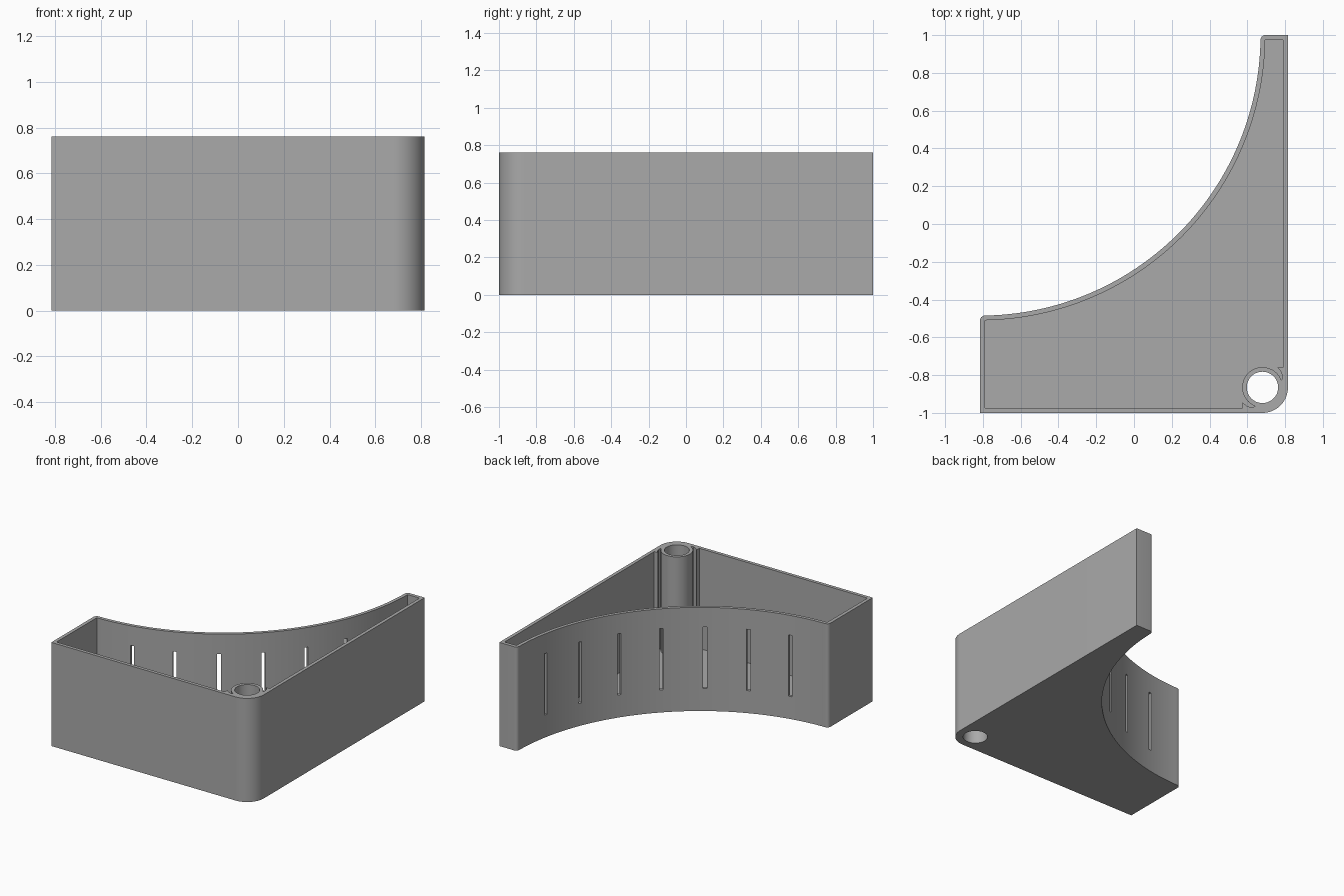
import bpy, bmesh
from math import cos, sin, radians
from mathutils import Matrix

if "Cube" in bpy.data.objects:
    bpy.data.objects.remove(bpy.data.objects["Cube"], do_unlink=True)

W, D, H, T = 0.815, 1.0, 0.76, 0.025       # half width, half depth, height, wall
ARC, AX, AY = 1.485, -W, D                 # concave face: radius and centre
PX, PY, CORNER = 0.68, -0.865, 0.135       # post centre, outer corner radius
TUBE, BORE = 0.107, 0.083

grey = bpy.data.materials.new("grey plastic")
grey.use_nodes = True
grey.diffuse_color = (0.4, 0.4, 0.4, 1)
grey.node_tree.nodes["Principled BSDF"].inputs["Base Color"].default_value = (0.4, 0.4, 0.4, 1)


def arc(cx, cy, r, a, b, n):
    angles = [radians(a + (b - a) * i / n) for i in range(n + 1)]
    return [(cx + r * cos(t), cy + r * sin(t)) for t in angles]


def prism(name, outline, z0, z1):
    bm = bmesh.new()
    face = bm.faces.new([bm.verts.new((x, y, z0)) for x, y in outline])
    top = bmesh.ops.extrude_face_region(bm, geom=[face])["geom"]
    verts = [v for v in top if isinstance(v, bmesh.types.BMVert)]
    bmesh.ops.translate(bm, verts=verts, vec=(0, 0, z1 - z0))
    bmesh.ops.recalc_face_normals(bm, faces=bm.faces)
    mesh = bpy.data.meshes.new(name)
    bm.to_mesh(mesh)
    bm.free()
    mesh.materials.append(grey)
    obj = bpy.data.objects.new(name, mesh)
    bpy.context.collection.objects.link(obj)
    return obj


def cut(target, cutter):
    bpy.context.view_layer.objects.active = target
    mod = target.modifiers.new("cut", 'BOOLEAN')
    mod.operation, mod.solver, mod.object = 'DIFFERENCE', 'EXACT', cutter
    bpy.ops.object.modifier_apply(modifier=mod.name)
    bpy.data.objects.remove(cutter, do_unlink=True)


# Outer body: rounded post corner, straight sides, concave face with eased tips
outline = [(-W, -D)]
outline += arc(PX, PY, CORNER, -90, 0, 24)
outline += [(W, D)]
outline += arc(AX + ARC + T, D - T, T, 90, 180, 6)
outline += arc(AX, AY, ARC, -1.5, -88.5, 80)
outline += arc(-W + T, AY - ARC - T, T, 90, 180, 6)
tray = prism("corner_tray", outline, 0, H)

# Cavity: follows the walls, stepping around the post and its two small ribs
rib = [(-0.105, -0.11), (-0.105, -0.08), (-0.085, -0.097), (-0.06, -0.107)]
cavity = [(-W + T, -D + T)]
cavity += [(PX + x, PY + y) for x, y in rib]
cavity += arc(PX, PY, TUBE, 250, 20, 48)
cavity += [(PX - y, PY - x) for x, y in reversed(rib)]
cavity += [(W - T, D - T)]
cavity += arc(AX, AY, ARC + T, -1, -89, 80)
cut(tray, prism("cavity_cutter", cavity, T, H + 0.1))

# Bore through the post
cut(tray, prism("bore_cutter", arc(PX, PY, BORE, 0, 352.5, 47), -0.1, H + 0.1))

# Seven upright slots through the concave wall
for k in range(1, 8):
    slot = [(ARC - 0.04, -0.0125), (ARC + 0.06, -0.0125),
            (ARC + 0.06, 0.0125), (ARC - 0.04, 0.0125)]
    cutter = prism("slot_cutter", slot, 0.165, 0.615)
    cutter.data.transform(Matrix.Translation((AX, AY, 0))
                          @ Matrix.Rotation(radians(-90 * k / 8), 4, 'Z'))
    cut(tray, cutter)

bpy.ops.object.select_all(action='DESELECT')
tray.select_set(True)
bpy.context.view_layer.objects.active = tray
bpy.ops.object.shade_smooth_by_angle(angle=radians(30))
